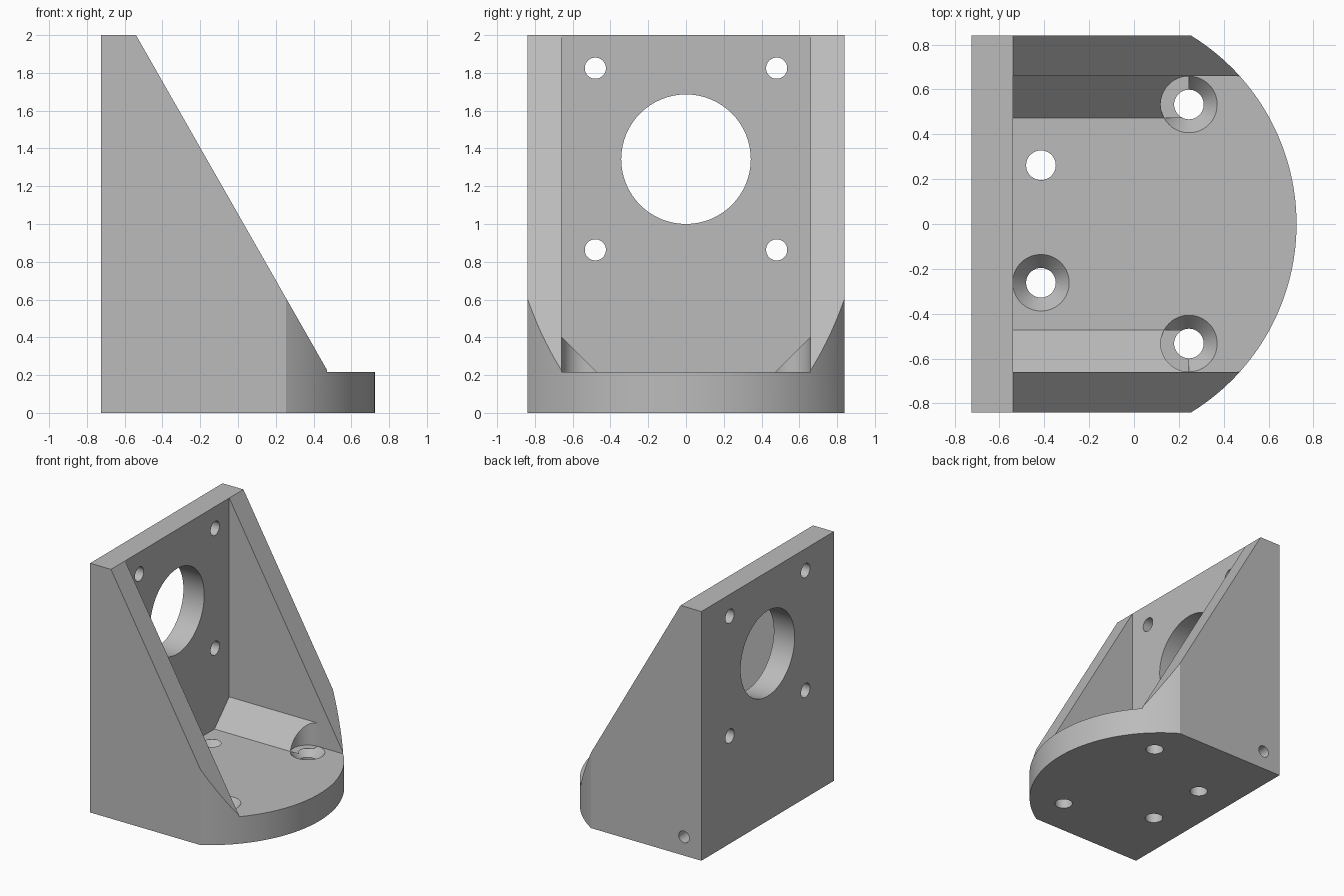
import bpy, bmesh, math
from mathutils import Matrix, Vector

cube = bpy.data.objects.get("Cube")
if cube:
    bpy.data.objects.remove(cube, do_unlink=True)

grey = bpy.data.materials.new("light grey")
grey.use_nodes = True
colour = (0.5, 0.5, 0.5, 1)
grey.diffuse_color = colour
grey.node_tree.nodes["Principled BSDF"].inputs["Base Color"].default_value = colour

# Main dimensions
BACK, PLATE, NOSE = -0.725, -0.54, 0.725
HALF, WALL, FLOOR, TOP = 0.84, 0.66, 0.217, 2.0
SLOPE_END, ARC_X = 0.477, 0.255


def make_object(name, bm):
    bmesh.ops.recalc_face_normals(bm, faces=bm.faces)
    mesh = bpy.data.meshes.new(name)
    bm.to_mesh(mesh)
    bm.free()
    mesh.materials.append(grey)
    obj = bpy.data.objects.new(name, mesh)
    bpy.context.collection.objects.link(obj)
    return obj


def prism(name, points, offset):
    """Extrude a flat 3D outline along an offset vector."""
    bm = bmesh.new()
    face = bm.faces.new([bm.verts.new(p) for p in points])
    ext = bmesh.ops.extrude_face_region(bm, geom=[face])["geom"]
    verts = [v for v in ext if isinstance(v, bmesh.types.BMVert)]
    bmesh.ops.translate(bm, verts=verts, vec=offset)
    return make_object(name, bm)


def rod(name, start, end, r1, r2=None):
    """Cylinder or cone between two points."""
    start, end = Vector(start), Vector(end)
    axis = end - start
    bm = bmesh.new()
    turn = axis.to_track_quat('Z', 'Y').to_matrix().to_4x4()
    bmesh.ops.create_cone(bm, cap_ends=True, segments=64, radius1=r1,
                          radius2=r1 if r2 is None else r2, depth=axis.length,
                          matrix=Matrix.Translation((start + end) / 2) @ turn)
    return make_object(name, bm)


def cut(target, cutter):
    mod = target.modifiers.new("cut", 'BOOLEAN')
    mod.operation, mod.solver, mod.object = 'DIFFERENCE', 'EXACT', cutter
    bpy.context.view_layer.objects.active = target
    bpy.ops.object.modifier_apply(modifier=mod.name)
    bpy.data.objects.remove(cutter, do_unlink=True)


# Block with a rounded nose
sag = NOSE - ARC_X
radius = (sag ** 2 + HALF ** 2) / (2 * sag)
sweep = math.asin(HALF / radius)
STEPS = 72
plan = [(BACK, HALF, 0), (BACK, -HALF, 0)]
for i in range(STEPS + 1):
    a = sweep * (2 * i / STEPS - 1)
    plan.append((NOSE - radius + radius * math.cos(a), radius * math.sin(a), 0))
bracket = prism("motor_bracket", plan, (0, 0, TOP))

# Sloped front edges of the side walls
run = (SLOPE_END - PLATE) / (TOP - FLOOR)
high = TOP + 0.2
slope = [(PLATE - 0.2 * run, -1, high), (SLOPE_END, -1, FLOOR), (1, -1, FLOOR), (1, -1, high)]
cut(bracket, prism("slope_cutter", slope, (0, 2, 0)))

# Pocket between the walls, with chamfers that stop at the front screws
HOLE_X, HOLE_Y, HEAD = 0.245, 0.533, 0.126
c = 0.187
section = [(-WALL, high), (-WALL, FLOOR + c), (c - WALL, FLOOR),
           (WALL - c, FLOOR), (WALL, FLOOR + c), (WALL, high)]
cut(bracket, prism("pocket_cutter", [(PLATE, y, z) for y, z in section], (2, 0, 0)))
box = [(-WALL, high), (-WALL, FLOOR), (WALL, FLOOR), (WALL, high)]
cut(bracket, prism("front_cutter", [(HOLE_X, y, z) for y, z in box], (2, 0, 0)))

# Countersunk floor holes
for side in (-1, 1):
    for x, y in ((HOLE_X, HOLE_Y), (-0.415, 0.262)):
        y *= side
        cut(bracket, rod("screw_hole", (x, y, -0.1), (x, y, 0.3), 0.066))
        cut(bracket, rod("countersink", (x, y, FLOOR - 0.07), (x, y, FLOOR), 0.066, HEAD))
    y = side * HOLE_Y
    cut(bracket, rod("head_clearance", (HOLE_X, y, FLOOR), (HOLE_X, y, 0.6), HEAD))

# Back plate opening and its four mounting holes
cut(bracket, rod("motor_opening", (-1, 0, 1.343), (0, 0, 1.343), 0.343))
for y in (-0.48, 0.48):
    for z in (0.863, 1.825):
        cut(bracket, rod("mount_hole", (-1, y, z), (-0.4, y, z), 0.056))

# Small blind hole low in one side wall
cut(bracket, rod("side_hole", (-0.57, 1, 0.15), (-0.57, 0.4, 0.15), 0.047))

# Smooth curved walls, sharp edges elsewhere
bpy.ops.object.select_all(action='DESELECT')
bracket.select_set(True)
bpy.context.view_layer.objects.active = bracket
bpy.ops.object.shade_smooth_by_angle(angle=math.radians(20))
